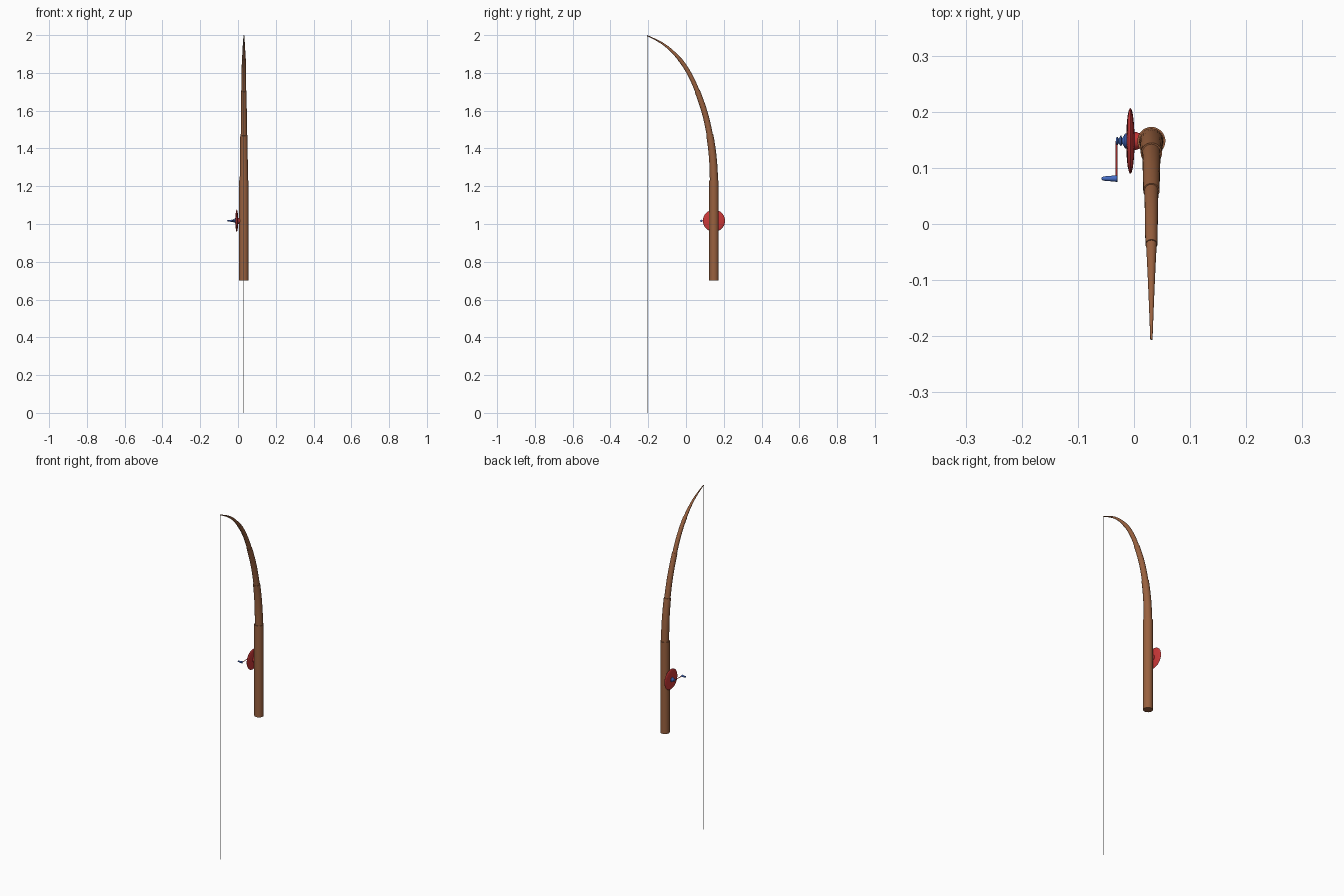
import bpy, bmesh, math
from mathutils import Vector

if "Cube" in bpy.data.objects:
    bpy.data.objects.remove(bpy.data.objects["Cube"])


def material(name, rgb):
    m = bpy.data.materials.new(name)
    m.diffuse_color = (*rgb, 1)
    m.use_nodes = True
    m.node_tree.nodes["Principled BSDF"].inputs["Base Color"].default_value = m.diffuse_color
    return m


WOOD = material("wood", (0.32, 0.12, 0.05))
RED = material("red", (0.6, 0.04, 0.04))
BLUE = material("blue", (0.06, 0.15, 0.55))


def tube(name, points, radii, mat=None, sides=24):
    """Capped tube through points, with one radius per point."""
    bm = bmesh.new()
    pts = [Vector(p) for p in points]
    rings = []
    for i, (p, r) in enumerate(zip(pts, radii)):
        t = (pts[min(i + 1, len(pts) - 1)] - pts[max(i - 1, 0)]).normalized()
        ref = Vector((0, 0, 1)) if abs(t.x) > 0.9 else Vector((1, 0, 0))
        u = (ref - t * ref.dot(t)).normalized()
        v = t.cross(u)
        rings.append([bm.verts.new(p + r * (math.cos(a) * u + math.sin(a) * v))
                      for a in (2 * math.pi * k / sides for k in range(sides))])
    for a, b in zip(rings, rings[1:]):
        for k in range(sides):
            n = (k + 1) % sides
            bm.faces.new((a[k], a[n], b[n], b[k]))
    bm.faces.new(rings[0][::-1])
    bm.faces.new(rings[-1])
    me = bpy.data.meshes.new(name)
    bm.to_mesh(me)
    bm.free()
    ob = bpy.data.objects.new(name, me)
    bpy.context.collection.objects.link(ob)
    if mat:
        me.materials.append(mat)
    bpy.ops.object.select_all(action='DESELECT')
    ob.select_set(True)
    bpy.context.view_layer.objects.active = ob
    bpy.ops.object.shade_smooth_by_angle(angle=math.radians(35))
    return ob


X, Y, Z = 0.031, 0.148, 1.017

# straight grip
tube("rod_grip", [(X, Y, 0.7), (X, Y, 1.23)], [0.025, 0.025], WOOD, 32)

# bent rod: knots of the centre line (y, z), smoothed with a Catmull-Rom spline
KNOTS = [(0.149, 1.11), (0.148, 1.23), (0.142, 1.35), (0.126, 1.47), (0.099, 1.59),
         (0.059, 1.705), (0.018, 1.795), (-0.036, 1.875), (-0.112, 1.947),
         (-0.206, 1.998), (-0.31, 2.04)]


def bend(s):
    i = min(int(s), 7)
    f = s - i
    p = [Vector((X, *k)) for k in KNOTS[i:i + 4]]
    return 0.5 * (2 * p[1] + (p[2] - p[0]) * f
                  + (2 * p[0] - 5 * p[1] + 4 * p[2] - p[3]) * f * f
                  + (3 * p[1] - p[0] - 3 * p[2] + p[3]) * f ** 3)


# four nested sections, each thinner than the one before
for n, (r0, r1) in enumerate([(0.022, 0.019), (0.0165, 0.0145),
                              (0.0125, 0.0108), (0.0095, 0.002)]):
    steps = 10
    tube(f"rod_section_{n + 1}",
         [bend(2 * n + 2 * k / steps) for k in range(steps + 1)],
         [r0 + (r1 - r0) * k / steps for k in range(steps + 1)], WOOD)

# hanging line
tube("fishing_line", [(X, -0.206, 1.998), (X, -0.206, 0)], [0.001, 0.001], None, 6)


def turned(name, profile, mat, y=Y, sides=32):
    """Part turned around an axis along x; profile is (x, radius)."""
    return tube(name, [(x, y, Z) for x, r in profile], [r for x, r in profile], mat, sides)


# reel: lens-shaped spool and its mount on the rod
arc = [math.pi * k / 14 for k in range(15)]
turned("reel_spool", [(-0.0065 - 0.0075 * math.cos(a), 0.0585 * math.sin(a) + 1e-4)
                      for a in arc], RED, sides=40)
turned("reel_mount", [(-0.004, 0.016), (0.004, 0.016), (0.014, 0.012)], RED)

# blue axle with stepped collars
turned("reel_axle", [(-0.010, 0.015), (-0.016, 0.013), (-0.019, 0.008), (-0.021, 0.005),
                     (-0.023, 0.010), (-0.025, 0.008), (-0.027, 0.004), (-0.029, 0.007),
                     (-0.032, 0.006)], BLUE)

# crank arm and tapered handle
tube("crank_arm", [(-0.031, Y, Z), (-0.031, 0.081, Z)], [0.0018, 0.0018], RED, 12)
turned("crank_handle", [(-0.029, 0.004), (-0.030, 0.006), (-0.040, 0.005),
                        (-0.052, 0.004), (-0.056, 0.003), (-0.058, 0.001)], BLUE, 0.081, 20)
